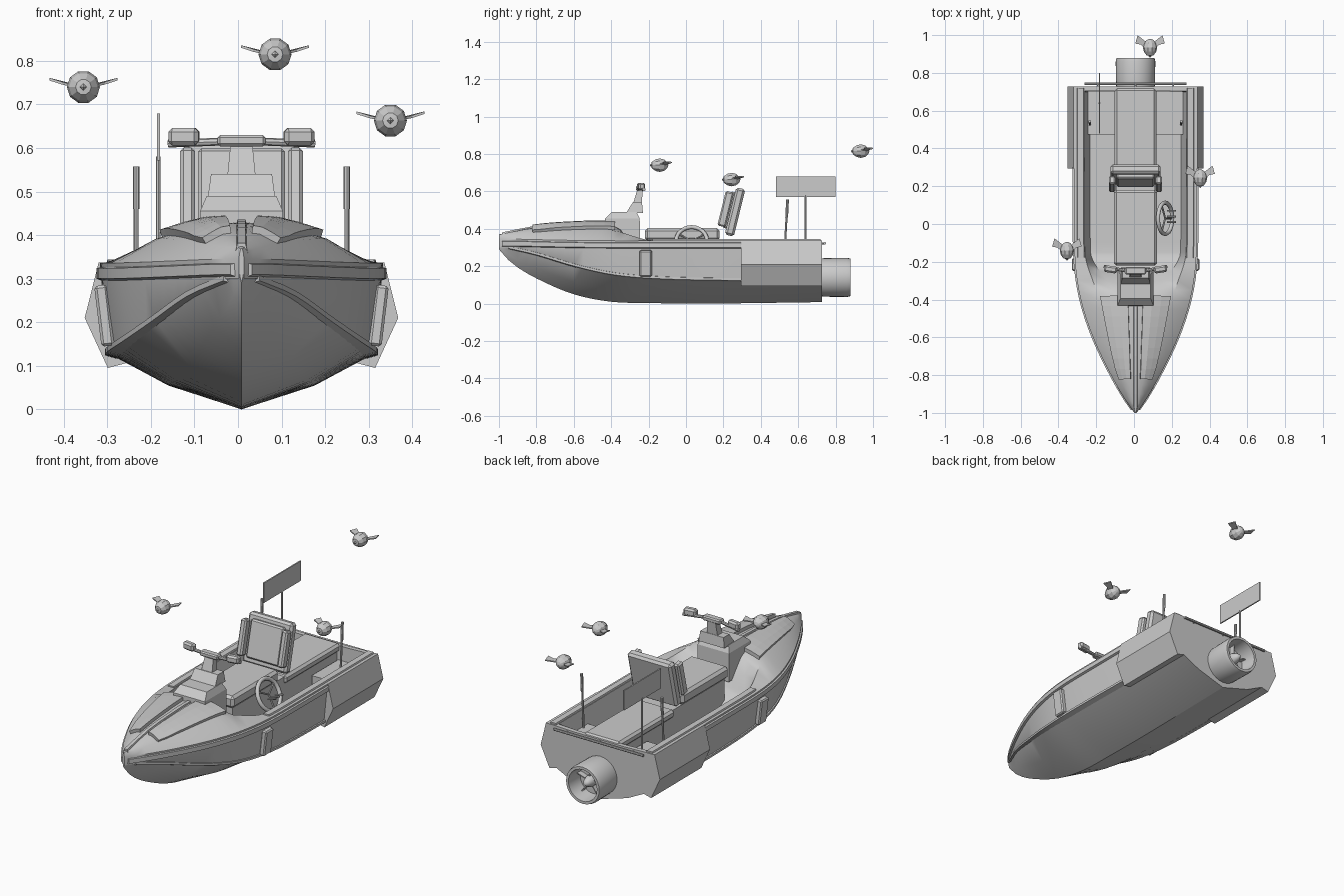
import bpy, bmesh, math
from mathutils import Vector, Matrix

if "Cube" in bpy.data.objects:
    bpy.data.objects.remove(bpy.data.objects["Cube"])

CX = 0.008  # boat centreline
# y, gunwale half width, chine half width, keel z, chine z, gunwale z, deck crown z
STATIONS = [
    (-1.00, .006, .004, .290, .310, .345, .370),
    (-0.93, .055, .045, .215, .295, .345, .385),
    (-0.80, .130, .115, .135, .265, .342, .410),
    (-0.60, .225, .200, .050, .205, .338, .425),
    (-0.40, .290, .265, .010, .160, .336, .428),
    (-0.20, .320, .295, .003, .140, .336, .400),
    (0.10, .325, .305, .000, .130, .336, .390),
    (0.73, .325, .300, .008, .125, .336, .390)]


def station(y):
    """Smooth interpolation of the hull parameters at y."""
    S = STATIONS
    i = max(k for k in range(len(S) - 1) if y >= S[k][0] or k == 0)
    a, b = S[i], S[i + 1]
    p, n = S[max(i - 1, 0)], S[min(i + 2, len(S) - 1)]
    h = b[0] - a[0]
    t = (y - a[0]) / h
    out = []
    for k in range(1, 7):
        m0 = (b[k] - p[k]) / (b[0] - p[0]) * h
        m1 = (n[k] - a[k]) / (n[0] - a[0]) * h
        out.append((2*t**3 - 3*t*t + 1)*a[k] + (t**3 - 2*t*t + t)*m0
                   + (3*t*t - 2*t**3)*b[k] + (t**3 - t*t)*m1)
    return out


def mesh(name, verts, faces, smooth=None, bevel=0):
    bm = bmesh.new()
    vs = [bm.verts.new(v) for v in verts]
    for f in faces:
        bm.faces.new([vs[i] for i in f])
    bmesh.ops.remove_doubles(bm, verts=bm.verts, dist=1e-5)
    bmesh.ops.recalc_face_normals(bm, faces=bm.faces)
    me = bpy.data.meshes.new(name)
    bm.to_mesh(me)
    bm.free()
    ob = bpy.data.objects.new(name, me)
    bpy.context.collection.objects.link(ob)
    if bevel:
        m = ob.modifiers.new("bevel", 'BEVEL')
        m.width, m.segments = bevel, 1
    if smooth:
        bpy.ops.object.select_all(action='DESELECT')
        ob.select_set(True)
        bpy.context.view_layer.objects.active = ob
        bpy.ops.object.shade_smooth_by_angle(angle=math.radians(smooth))
    return ob


def loft(name, rings, cap=True, **kw):
    n = len(rings[0])
    faces = [(r*n + i, r*n + (i+1) % n, (r+1)*n + (i+1) % n, (r+1)*n + i)
             for r in range(len(rings) - 1) for i in range(n)]
    if cap:
        faces += [tuple(range(n)), tuple(range((len(rings)-1)*n, len(rings)*n))]
    return mesh(name, [v for r in rings for v in r], faces, **kw)


def taper(name, c, bottom, top, z0, z1, dy=0, bevel=0):
    """Four-sided block; bottom/top are (x, y) sizes, dy shifts the top."""
    rings = []
    for (sx, sy), z, d in ((bottom, z0, 0), (top, z1, dy)):
        rings.append([(c[0] + i*sx/2, c[1] + d + j*sy/2, z)
                      for i, j in ((-1, -1), (1, -1), (1, 1), (-1, 1))])
    return loft(name, rings, bevel=bevel)


def box(name, c, s, rot=(0, 0, 0), bevel=0):
    ob = taper(name, (0, 0), s[:2], s[:2], -s[2]/2, s[2]/2, bevel=bevel)
    ob.location, ob.rotation_euler = c, rot
    return ob


def rod(name, p0, p1, r, seg=8):
    p0, p1 = Vector(p0), Vector(p1)
    q = (p1 - p0).to_track_quat('Z', 'Y')
    ring = [q @ Vector((r*math.cos(a), r*math.sin(a), 0))
            for a in (2*math.pi*k/seg for k in range(seg))]
    return loft(name, [[p + v for v in ring] for p in (p0, p1)], smooth=40)


def lathe(name, c, profile, seg, smooth=None):
    """Revolve (radius, y) points around the y axis."""
    rings = [[(c[0] + r*math.cos(2*math.pi*k/seg), c[1] + y, c[2] + r*math.sin(2*math.pi*k/seg))
              for k in range(seg)] for r, y in profile]
    return loft(name, rings, cap=False, smooth=smooth)


def deck(y):
    w, c, zk, zc, zg, zd = station(y)
    return [(w, zg), (.68*w, zg + .6*(zd - zg)), (.35*w, zg + .93*(zd - zg)), (0, zd)]


def deck_z(x, y):
    pts = deck(y)
    for (x1, z1), (x0, z0) in zip(pts, pts[1:]):
        if x >= x0:
            return z0 + (z1 - z0)*(x - x0)/(x1 - x0)


# hull with foredeck, cockpit well and transom
rings = []
ys = [-1 + .05*k for k in range(35)] + [-.975, -.22, -.17, .704, .728]
for y in sorted(ys):
    w, c, zk, zc, zg, zd = station(y)
    half = [(0, zk), (.55*c, zk + .42*(zc - zk)), (c, zc),
            (max(w - .004, .9*w), zg - .045), (w, zg)]
    t = min(max((y + .4)/.25, 0), 1)
    t = t*t*(3 - 2*t)
    well = [(w - .055, zg), (w - .085, .2), (0, .2)]
    if y > .702:
        well = [(w - .055, zg), (.15, zg - .004), (0, zg - .004)]
    half += [(a[0]*(1-t) + b[0]*t, a[1]*(1-t) + b[1]*t) for a, b in zip(deck(y)[1:], well)]
    full = half + [(-x, z) for x, z in half[-2:0:-1]]
    rings.append([(CX + x, y, z) for x, z in full])
loft("hull", rings, smooth=28)


def strip(name, s, y0, y1, n, section):
    """Rectangular strip following the hull; section(y) gives four (x, z)."""
    loft(name, [[(CX + s*x, y, z) for x, z in section(y)]
                for y in (y0 + (y1 - y0)*k/n for k in range(n + 1))], smooth=30)


def rub(y):
    w, g = station(y)[0], station(y)[4]
    return [(w - .008, g - .042), (w + .008, g - .036), (w + .008, g - .012), (w - .008, g - .008)]


def chine(y):
    c, z = station(y)[1], station(y)[3]
    return [(c - .02, z - .012), (c + .008, z - .004), (c + .008, z + .008), (c - .01, z + .01)]


def coaming(y):
    w, g = station(y)[0], station(y)[4]
    return [(w - .055, g - .01), (w - .012, g - .01), (w - .018, g + .008), (w - .05, g + .008)]


for s, side in ((-1, "left"), (1, "right")):
    # rails and strips along the hull
    strip(side + "_rub_rail", s, -.985, .3, 24, rub)
    strip(side + "_chine_strip", s, -.95, .3, 24, chine)
    strip(side + "_coaming", s, -.18, .72, 12, coaming)
    # raised foredeck panel
    verts, n = [], 8
    for k in range(n + 1):
        y = -.82 + .44*k/n
        x0, x1 = .025 + .015*k/n, .085 + .1*(k/n)**.8
        for j in range(4):
            x = x0 + (x1 - x0)*j/3
            verts.append((CX + s*x, y, deck_z(x, y) + .008))
    ob = mesh(side + "_deck_panel", verts,
              [(4*k + j, 4*k + j + 1, 4*k + j + 5, 4*k + j + 4) for k in range(n) for j in range(3)])
    m = ob.modifiers.new("solid", 'SOLIDIFY')
    m.thickness, m.offset = .02, 0
    # stern side pod
    pod = [(.27, .335), (.328, .337), (.36, .21), (.307, .095), (.25, .11)]
    loft(side + "_side_pod", [[(CX + s*x, y, z) for x, z in pod] for y in (.295, .728)])
    # fender, aft ledge and whip aerial
    box(side + "_fender", (CX + s*.315, -.215, .215), (.03, .065, .14), (0, s*.12, 0), .006)
    box(side + "_aft_ledge", (CX + s*.19, .59, .225), (.17, .23, .06))
    rod(side + "_aerial", (CX + s*.242, .525, .24), (CX + s*.242, .538, .47), .0055)
    rod(side + "_aerial_tip", (CX + s*.242, .538, .46), (CX + s*.242, .543, .557), .0075)
    # backrest bolster
    box(side + "_bolster", (CX + s*.124, .212, .505), (.034, .045, .19), (-.24, 0, 0), .008)
    # handlebar and grip
    rod(side + "_handlebar", (CX + s*.04, -.25, .615), (CX + s*.168, -.225, .61), .009)
    box(side + "_grip", (CX + s*.132, -.24, .626), (.07, .036, .04), (0, 0, s*.15), .009)

# centre ridge on the foredeck
loft("deck_ridge", [[(CX + x, y, deck(y)[3][1] + z)
                     for x, z in ((-.016, -.02), (.016, -.02), (.009, .007), (-.009, .007))]
                    for y in (-.98, -.9, -.8, -.7, -.6, -.5, -.4)])

# seats
box("seat_pedestal", (CX, .25, .265), (.2, .9, .14))
box("front_seat", (CX, -.02, .37), (.23, .4, .066), bevel=.014)
box("rear_bench", (CX, .48, .318), (.22, .48, .045), bevel=.012)
box("backrest", (CX, .262, .49), (.265, .05, .26), (-.24, 0, 0), .012)
box("backrest_cushion", (CX, .232, .5), (.2, .03, .2), (-.24, 0, 0), .008)

# steering console
taper("console_base", (CX, -.34), (.19, .19), (.19, .185), .3, .455)
taper("console_top", (CX, -.34), (.19, .185), (.16, .13), .455, .49, .01)
taper("dash", (CX, -.275), (.155, .09), (.14, .05), .485, .54, .015)
taper("steering_column", (CX, -.26), (.065, .045), (.05, .03), .535, .61, .015)
box("handlebar_clamp", (CX, -.248, .617), (.11, .04, .026), bevel=.006)

# water jet nozzle with hub and vanes
J = (CX, 0, .14)
lathe("jet_nozzle", J, [(.098, .70), (.103, .74), (.105, .86), (.1, .88), (.086, .88), (.078, .79), (0, .79)], 28, 35)
lathe("jet_hub", J, [(.03, .785), (.03, .82), (.02, .845), (0, .87)], 14, 35)
for k in range(5):
    a = 2*math.pi*k/5
    box("jet_vane_%d" % k, (CX + .055*math.sin(a), .805, .14 + .055*math.cos(a)), (.005, .03, .055), (0, a, 0))
rod("transom_rail", (CX - .27, .742, .322), (CX + .27, .742, .322), .007)
for x in (-.2, 0, .2):
    rod("rail_stub", (CX + x, .722, .322), (CX + x, .742, .322), .005)

# flag board on its pole
rod("flag_pole", (-.183, .64, .24), (-.183, .64, .58), .0055)
box("flag_board", (-.183, .64, .625), (.007, .32, .108))

# spare wheel ring with spokes, and pegs under it
C = Vector((.165, .03, .335))
R = Matrix.Rotation(math.radians(63), 3, 'Y')
bpy.ops.mesh.primitive_torus_add(location=C, rotation=(0, math.radians(63), 0), major_radius=.083,
                                 minor_radius=.011, major_segments=24, minor_segments=8)
bpy.context.object.name = "wheel_ring"
bpy.ops.object.shade_smooth_by_angle(angle=math.radians(50))
for k in range(3):
    a = 2*math.pi*k/3
    rod("wheel_spoke", C, C + R @ Vector((.08*math.cos(a), .08*math.sin(a), 0)), .005, 6)
    rod("peg", (.175, .01 + .03*k, .32), (.222, .01 + .03*k, .335), .005, 6)


# three flying creatures: round body, nose disc, beak, swept wings
for k, (x, y, z) in enumerate([(-.355, -.14, .74), (.35, .245, .663), (.085, .935, .815)]):
    lathe("flyer_body_%d" % k, (x, y, z),
          [(0, -.045), (.018, -.043), (.033, -.022), (.038, 0), (.032, .023), (.016, .04), (0, .046)], 10)
    lathe("flyer_beak_%d" % k, (x, y, z), [(.009, -.04), (.007, -.048), (0, -.054)], 4)
    for s in (-1, 1):
        outline = [(.028, -.005, .004), (.05, .015, .009), (.078, .02, .018), (.066, .064, .015), (.022, .03, .004)]
        loft("flyer_wing_%d" % k, [[(x + s*u, y + v, z + w + d) for u, v, w in outline] for d in (-.003, .003)])
